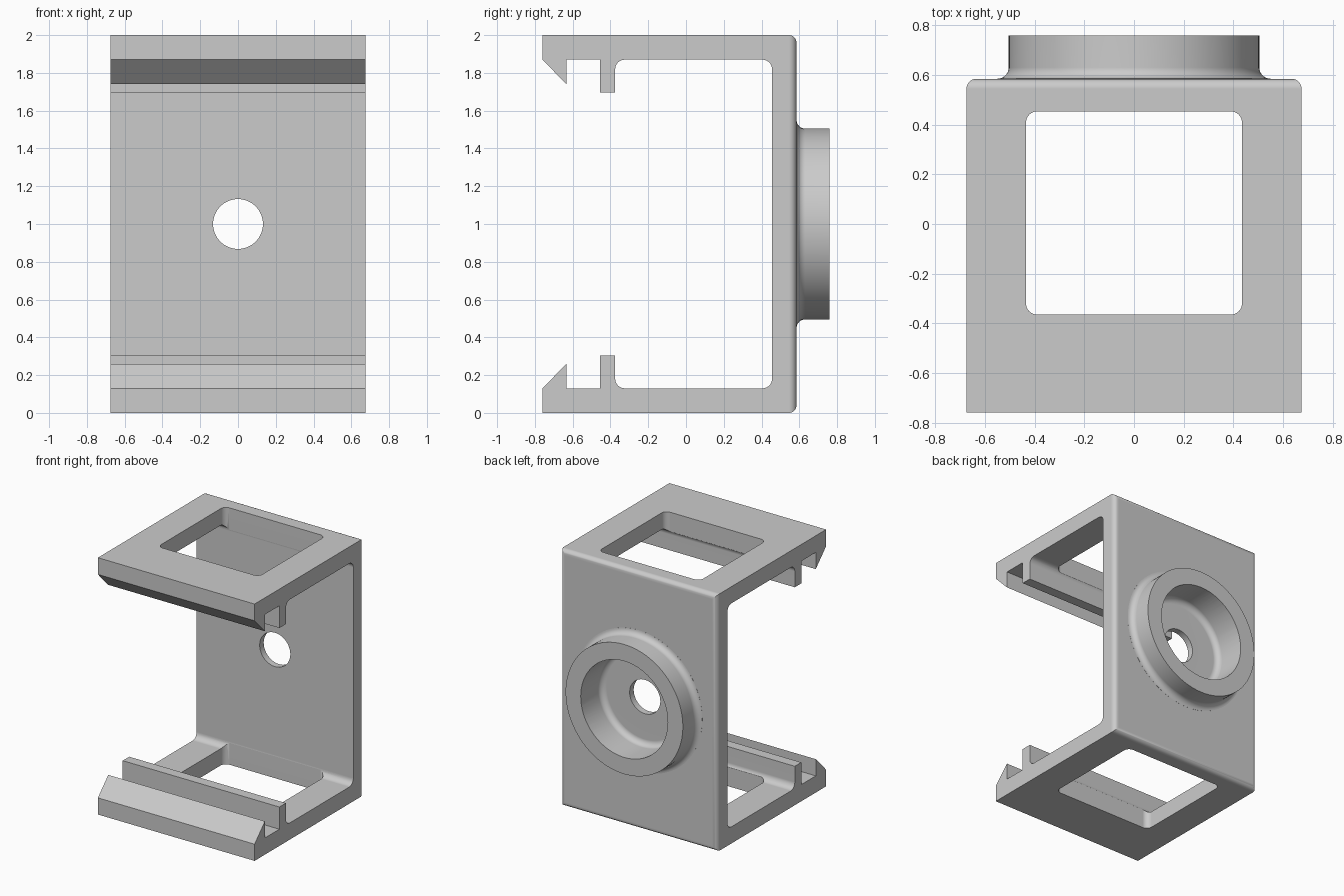
import bpy, bmesh, math
from mathutils import Matrix, Vector

cube = bpy.data.objects.get("Cube")
if cube:
    bpy.data.objects.remove(cube, do_unlink=True)

grey = bpy.data.materials.new("light_grey")
grey.use_nodes = True
colour = (0.6, 0.6, 0.6, 1)
grey.diffuse_color = colour
grey.node_tree.nodes["Principled BSDF"].inputs["Base Color"].default_value = colour

HALF_W, FRONT, BACK, HEIGHT = 0.675, -0.76, 0.585, 2.0
WALL, INNER_Y, MID_Z = 0.13, 0.455, 1.0


def finish(bm, name):
    bmesh.ops.recalc_face_normals(bm, faces=bm.faces)
    mesh = bpy.data.meshes.new(name)
    bm.to_mesh(mesh)
    bm.free()
    mesh.materials.append(grey)
    obj = bpy.data.objects.new(name, mesh)
    bpy.context.collection.objects.link(obj)
    return obj


def round_edges(bm, rule, radius):
    edges = [e for e in bm.edges if rule(*[v.co for v in e.verts])]
    bmesh.ops.bevel(bm, geom=edges, offset=radius, segments=8, profile=0.5,
                    affect='EDGES', clamp_overlap=True)


def arc(cx, cy, r, start, end, n=8):
    angles = [math.radians(start + (end - start) * i / n) for i in range(n + 1)]
    return [(cx + r * math.cos(a), cy + r * math.sin(a)) for a in angles]


def revolve(profile, name, steps=96):
    """Turn (radius, y) points around the horizontal axis through the back wall."""
    bm = bmesh.new()
    verts = [bm.verts.new((r, y, 0)) for r, y in profile]
    edges = [bm.edges.new(pair) for pair in zip(verts, verts[1:])]
    bmesh.ops.spin(bm, geom=verts + edges, cent=(0, 0, 0), axis=(0, 1, 0),
                   angle=math.tau, steps=steps)
    bmesh.ops.remove_doubles(bm, verts=bm.verts, dist=1e-5)
    bmesh.ops.translate(bm, verts=bm.verts, vec=(0, 0, MID_Z))
    return finish(bm, name)


def combine(target, other, operation):
    mod = target.modifiers.new(other.name, 'BOOLEAN')
    mod.object, mod.operation, mod.solver = other, operation, 'EXACT'
    bpy.context.view_layer.objects.active = target
    bpy.ops.object.modifier_apply(modifier=mod.name)
    bpy.data.objects.remove(other, do_unlink=True)


# Clip bracket: half a side profile, mirrored top to bottom, extruded across
lower = [(BACK, 0), (FRONT, 0), (FRONT, WALL), (-0.633, 0.26), (-0.633, WALL),
         (-0.455, WALL), (-0.455, 0.303), (-0.375, 0.303), (-0.375, WALL),
         (INNER_Y, WALL)]
outline = lower + [(y, HEIGHT - z) for y, z in reversed(lower)]
bm = bmesh.new()
face = bm.faces.new([bm.verts.new((-HALF_W, y, z)) for y, z in outline])
side = bmesh.ops.extrude_face_region(bm, geom=[face])
moved = [g for g in side["geom"] if isinstance(g, bmesh.types.BMVert)]
bmesh.ops.translate(bm, verts=moved, vec=(2 * HALF_W, 0, 0))
bmesh.ops.recalc_face_normals(bm, faces=bm.faces)


def inner_corner(a, b):
    on_corner = min(abs(a.y - INNER_Y), abs(a.y + 0.375)) < 0.001
    on_arm = abs(abs(a.z - MID_Z) - (MID_Z - WALL)) < 0.001
    return abs(a.x - b.x) > 1 and on_corner and on_arm


round_edges(bm, inner_corner, 0.05)
round_edges(bm, lambda a, b: min(a.y, b.y) > BACK - 0.001, 0.04)
bracket = finish(bm, "bracket")

# Rounded windows through both arms
for name, z in (("lower_window", 0.1), ("upper_window", HEIGHT - 0.1)):
    bm = bmesh.new()
    bmesh.ops.create_cube(bm, size=1)
    bmesh.ops.transform(bm, verts=bm.verts, matrix=Matrix.Translation(
        Vector((0, 0.0445, z))) @ Matrix.Diagonal((0.87, 0.819, 0.36, 1)))
    round_edges(bm, lambda a, b: abs(a.z - b.z) > 0.3, 0.045)
    combine(bracket, finish(bm, name), 'DIFFERENCE')

# Round boss with a fillet where it meets the back wall
boss = [(0, 0.54), (0.55, 0.54)] + arc(0.55, 0.6305, 0.045, 270, 180)
boss += [(0.505, 0.76), (0, 0.76)]
combine(bracket, revolve(boss, "boss"), 'UNION')

# Recess with a rounded floor, and the screw hole through the wall
bore = [(0, 0.3), (0.132, 0.3), (0.132, 0.505)]
bore += arc(0.33, 0.55, 0.045, 270, 360) + [(0.375, 0.9), (0, 0.9)]
combine(bracket, revolve(bore, "recess"), 'DIFFERENCE')

# Smooth the curves while keeping flats flat and edges crisp
bpy.ops.object.select_all(action='DESELECT')
bracket.select_set(True)
bpy.context.view_layer.objects.active = bracket
bpy.ops.object.shade_smooth_by_angle(angle=math.radians(30))
weighted = bracket.modifiers.new("flat_normals", 'WEIGHTED_NORMAL')
weighted.keep_sharp = True
